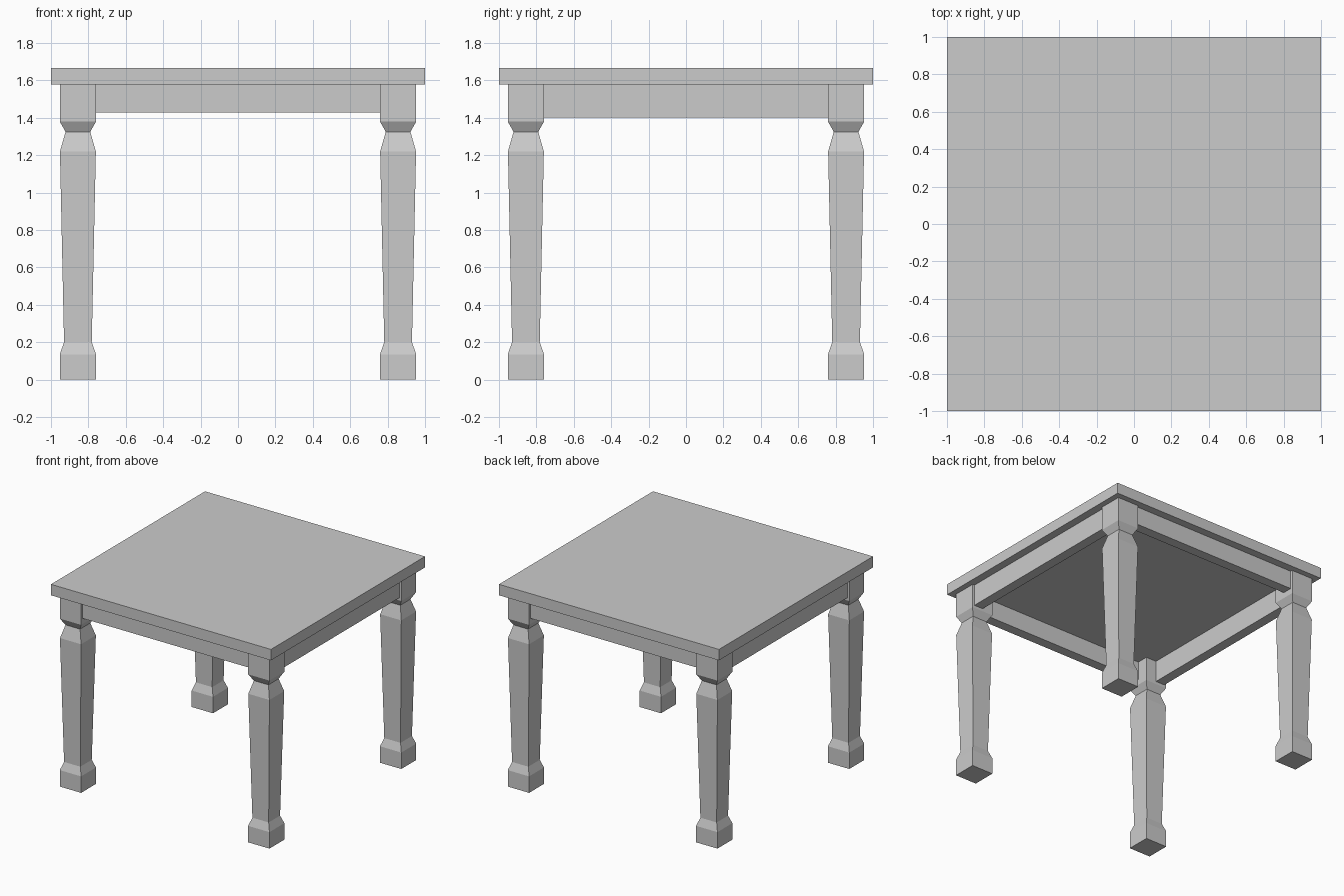
import bpy, bmesh

if "Cube" in bpy.data.objects:
    bpy.data.objects.remove(bpy.data.objects["Cube"])

LEG_CENTRE = 0.856
SLAB_BOTTOM, SLAB_TOP = 1.577, 1.667


def add_mesh(name, bm):
    bmesh.ops.recalc_face_normals(bm, faces=bm.faces[:])
    mesh = bpy.data.meshes.new(name)
    bm.to_mesh(mesh)
    bm.free()
    obj = bpy.data.objects.new(name, mesh)
    bpy.context.collection.objects.link(obj)
    return obj


def box(name, lo, hi):
    bm = bmesh.new()
    bmesh.ops.create_cube(bm, size=1)
    for v in bm.verts:
        v.co = [(a + b) / 2 + c * (b - a) for a, b, c in zip(lo, hi, v.co)]
    return add_mesh(name, bm)


def square_leg(name, x, y, profile):
    # stacked square sections given as (height, half width)
    bm = bmesh.new()
    rings = [[bm.verts.new((x + sx * h, y + sy * h, z))
              for sx, sy in ((-1, -1), (1, -1), (1, 1), (-1, 1))]
             for z, h in profile]
    for low, high in zip(rings, rings[1:]):
        for i in range(4):
            j = (i + 1) % 4
            bm.faces.new((low[i], low[j], high[j], high[i]))
    bm.faces.new(rings[0][::-1])
    bm.faces.new(rings[-1])
    return add_mesh(name, bm)


# Table top
box("table_top", (-1, -1, SLAB_BOTTOM), (1, 1, SLAB_TOP))

# Four tapered legs with block feet and notched necks
profile = [(0, 0.097), (0.135, 0.097), (0.20, 0.074), (1.22, 0.096),
           (1.325, 0.066), (1.38, 0.097), (SLAB_BOTTOM, 0.097)]
for side_y, sy in (("front", -1), ("back", 1)):
    for side_x, sx in (("left", -1), ("right", 1)):
        square_leg(f"{side_y}_{side_x}_leg", sx * LEG_CENTRE, sy * LEG_CENTRE, profile)

# Apron rails between the legs; side rails hang slightly lower
INNER, OUTER, REACH = 0.853, 0.935, 0.78
for name, s in (("front_apron", -1), ("back_apron", 1)):
    y0, y1 = sorted((s * INNER, s * OUTER))
    box(name, (-REACH, y0, 1.427), (REACH, y1, SLAB_BOTTOM))
for name, s in (("left_apron", -1), ("right_apron", 1)):
    x0, x1 = sorted((s * INNER, s * OUTER))
    box(name, (x0, -REACH, 1.402), (x1, REACH, SLAB_BOTTOM))
